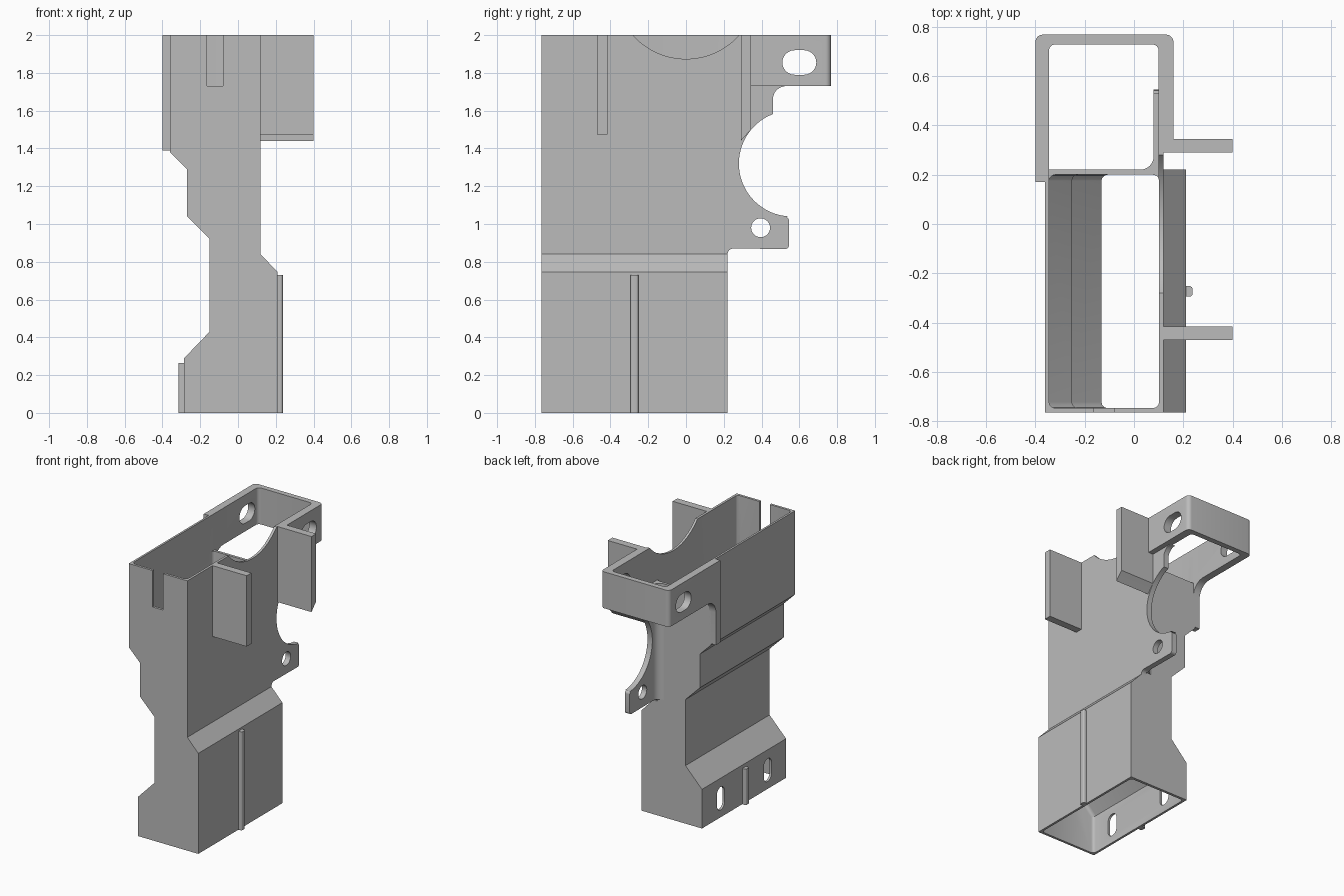
import bpy, bmesh, math
from mathutils import Vector

cube = bpy.data.objects.get("Cube")
if cube:
    bpy.data.objects.remove(cube, do_unlink=True)

grey = bpy.data.materials.new("plain grey")
grey.use_nodes = True
colour = (0.5, 0.5, 0.5, 1)
grey.diffuse_color = colour
grey.node_tree.nodes["Principled BSDF"].inputs["Base Color"].default_value = colour


def arc(cu, cv, r, start, end, steps=24):
    """Points along a circular arc, angles in degrees."""
    angles = [math.radians(start + (end - start) * i / steps) for i in range(steps + 1)]
    return [(cu + r * math.cos(a), cv + r * math.sin(a)) for a in angles]


def rounded(corners, steps=6):
    """Closed outline whose corners (u, v, radius) are softened."""
    out = []
    for i, (u, v, r) in enumerate(corners):
        p = Vector((u, v))
        if not r:
            out.append((u, v))
            continue
        before, after = Vector(corners[i - 1][:2]), Vector(corners[(i + 1) % len(corners)][:2])
        a, b = p + (before - p).normalized() * r, p + (after - p).normalized() * r
        centre = a + b - p
        for k in range(steps + 1):
            t = math.pi / 2 * k / steps
            out.append(tuple(centre + (a - centre) * math.cos(t) + (b - centre) * math.sin(t)))
    return out


def prism(name, outline, axis, lo, hi):
    """Extrude a 2D outline along the named axis."""
    place = {"x": lambda u, v, w: (w, u, v),
             "y": lambda u, v, w: (u, w, v),
             "z": lambda u, v, w: (u, v, w)}[axis]
    bm = bmesh.new()
    rings = [[bm.verts.new(place(u, v, w)) for u, v in outline] for w in (lo, hi)]
    bm.faces.new(rings[0])
    bm.faces.new(rings[1])
    n = len(outline)
    for i in range(n):
        j = (i + 1) % n
        bm.faces.new((rings[0][i], rings[0][j], rings[1][j], rings[1][i]))
    bmesh.ops.recalc_face_normals(bm, faces=bm.faces)
    mesh = bpy.data.meshes.new(name)
    bm.to_mesh(mesh)
    bm.free()
    mesh.materials.append(grey)
    obj = bpy.data.objects.new(name, mesh)
    bpy.context.collection.objects.link(obj)
    return obj


def box(name, x0, x1, y0, y1, z0, z1):
    return prism(name, [(x0, y0), (x1, y0), (x1, y1), (x0, y1)], "z", z0, z1)


def slot(y, z, half_y, half_z, x0, x1):
    """Round-ended cutter running along x."""
    r = min(half_y, half_z)
    if half_y > half_z:
        d = half_y - r
        pts = arc(y + d, z, r, -90, 90, 12) + arc(y - d, z, r, 90, 270, 12)
    else:
        d = half_z - r
        pts = arc(y, z + d, r, 0, 180, 12) + arc(y, z - d, r, 180, 360, 12)
    return prism("cutter", pts, "x", x0, x1)


def cut(obj, *cutters):
    """Subtract the cutters and keep the baked result."""
    for c in cutters:
        c.hide_render = True
        mod = obj.modifiers.new("cut", "BOOLEAN")
        mod.operation, mod.solver, mod.object = "DIFFERENCE", "EXACT", c
    graph = bpy.context.evaluated_depsgraph_get()
    baked = bpy.data.meshes.new_from_object(obj.evaluated_get(graph))
    obj.modifiers.clear()
    obj.data = baked
    for c in cutters:
        bpy.data.objects.remove(c, do_unlink=True)


def notch():
    return prism("cutter", arc(0, 2.25, 0.376, 0, 360, 96)[:-1], "x", 0.05, 0.3)


# Stepped hollow duct, open at top and bottom
duct = prism("duct", [(-0.36, 2), (-0.36, 1.38), (-0.27, 1.29), (-0.27, 1.04), (-0.15, 0.92),
                      (-0.15, 0.43), (-0.285, 0.29), (-0.285, 0), (0.21, 0), (0.21, 0.745),
                      (0.12, 0.84), (0.12, 2)], "y", -0.765, 0.22)
hollow = prism("cutter", [(-0.345, 2.2), (-0.345, 1.39), (-0.252, 1.297), (-0.252, 1.047),
                          (-0.132, 0.927), (-0.132, 0.423), (-0.268, 0.287), (-0.268, -0.2),
                          (0.193, -0.2), (0.193, 0.738), (0.102, 0.833), (0.102, 2.2)],
               "y", -0.747, 0.2)
soften = hollow.modifiers.new("soft corners", "BEVEL")
soften.width, soften.segments, soften.limit_method = 0.025, 3, "ANGLE"
soften.angle_limit = math.radians(60)
cut(duct, hollow, notch(),
    box("cutter", -0.165, -0.08, -0.9, -0.7, 1.73, 2.2),
    box("cutter", -0.345, 0.1, 0.15, 0.3, 1.73, 2.2),
    slot(0.0, 0.14, 0.045, 0.085, -0.4, -0.2),
    slot(-0.55, 0.14, 0.045, 0.085, -0.4, -0.2))

# Rear collar
collar = prism("rear_collar", rounded([
    (0.1, 0.2, 0), (0.1, 0.728, 0.025), (-0.345, 0.728, 0.025), (-0.345, 0.17, 0),
    (-0.4, 0.17, 0), (-0.4, 0.768, 0.03), (0.16, 0.768, 0.03), (0.16, 0.32, 0),
    (0.12, 0.32, 0), (0.12, 0.2, 0)]), "z", 1.73, 2)
cut(collar, notch(), slot(0.6, 1.855, 0.09, 0.065, -0.6, 0.4))

# Curved bracket under the collar on the other side
prism("collar_bracket", [(0.17, 1.73), (0.17, 1.39), (0.22, 1.39)]
      + arc(0.32, 1.63, 0.1, 180, 90, 10), "x", -0.4, -0.345)

# Side flange with round cut-out and screw tab
flange = prism("side_flange", [(0.2, 0.84), (0.22, 0.84)]
               + arc(0.25, 0.84, 0.03, 180, 90, 6)
               + arc(0.525, 0.888, 0.02, -90, 0, 6)
               + arc(0.525, 1.018, 0.02, 0, 80, 6)
               + arc(0.56, 1.32, 0.28, 266, 111, 40)
               + arc(0.53, 1.66, 0.07, 180, 90, 8) + [(0.2, 1.73)], "x", 0.08, 0.12)
cut(flange, slot(0.395, 0.98, 0.05, 0.05, 0, 0.3))
prism("flange_fillet", [(0.085, 0.21), (0.085, 0.275)]
      + arc(0.025, 0.275, 0.055, 0, -90, 8) + [(0.025, 0.21)], "z", 0.87, 1.73)

# Side fins
box("front_fin", 0.115, 0.4, -0.47, -0.415, 1.475, 2)
prism("rear_fin", [(0.29, 2), (0.29, 1.44), (0.315, 1.468), (0.345, 1.5), (0.345, 2)],
      "x", 0.115, 0.4)

# Guide ribs on the lower box
for name, root, tip, top in (("right_rib", 0.2, 0.237, 0.73), ("left_rib", -0.275, -0.315, 0.265)):
    prism(name, rounded([(root, -0.295, 0), (tip, -0.295, 0.012),
                         (tip, -0.252, 0.012), (root, -0.252, 0)]), "z", 0, top)

# Smooth the curves, keep the edges
for obj in bpy.context.collection.objects:
    if obj.type == "MESH" and obj.data.materials and obj.data.materials[0] == grey:
        obj.select_set(True)
        bpy.context.view_layer.objects.active = obj
    else:
        obj.select_set(False)
bpy.ops.object.shade_smooth_by_angle(angle=math.radians(30))
